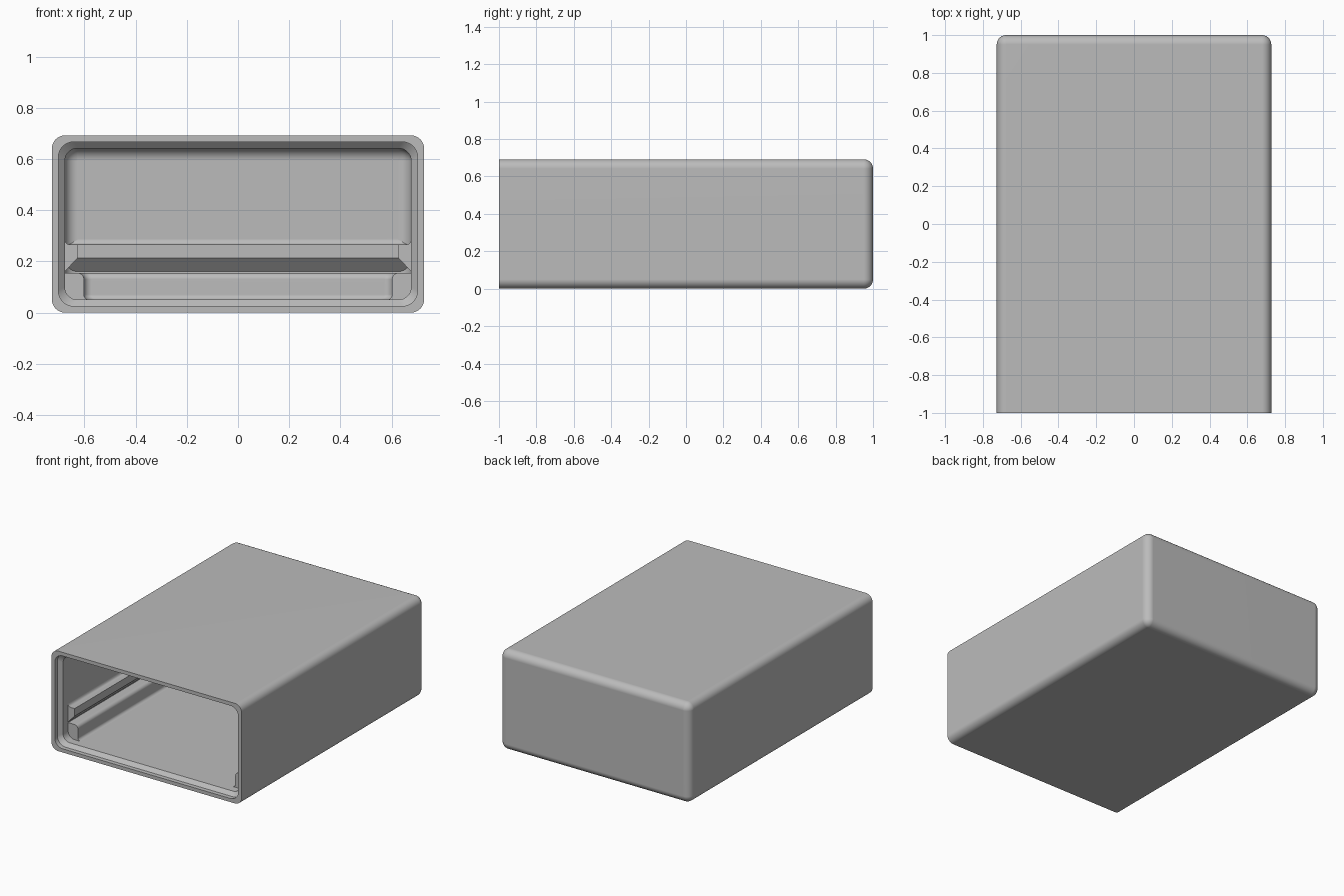
import bpy, bmesh
from math import sin, cos, pi

cube = bpy.data.objects.get("Cube")
if cube:
    bpy.data.objects.remove(cube, do_unlink=True)

grey = bpy.data.materials.new("plain grey")
grey.use_nodes = True
grey.diffuse_color = (0.5, 0.5, 0.5, 1)
grey.node_tree.nodes["Principled BSDF"].inputs["Base Color"].default_value = (0.5, 0.5, 0.5, 1)

HX, H, WALL = 0.727, 0.692, 0.05      # outer half width, height, wall thickness
IN_X, IN_BACK = HX - WALL, 1 - WALL   # inner half width, inner back face
FRONT_OF_RAILS = -0.89
R, STEPS = 0.05, 8                    # corner radius, arc segments


def arc(cx, cy, r, start, end, steps=STEPS):
    return [(cx + r * cos(start + (end - start) * i / steps),
             cy + r * sin(start + (end - start) * i / steps)) for i in range(steps + 1)]


def rounded_ring(inset, r, y):
    """Rounded rectangle across the box, shrunk by inset, at depth y."""
    x, lo, hi = HX - inset, inset, H - inset
    corners = [(x - r, hi - r), (r - x, hi - r), (r - x, lo + r), (x - r, lo + r)]
    return [(px, y, pz) for i, (cx, cz) in enumerate(corners)
            for px, pz in arc(cx, cz, r, i * pi / 2, (i + 1) * pi / 2)]


def loft(name, rings):
    """Skin matching closed rings and cap both ends."""
    bm = bmesh.new()
    loops = [[bm.verts.new(p) for p in ring] for ring in rings]
    for a, b in zip(loops, loops[1:]):
        for i in range(len(a)):
            j = (i + 1) % len(a)
            bm.faces.new((a[i], a[j], b[j], b[i]))
    bm.faces.new(loops[0][::-1])
    bm.faces.new(loops[-1])
    bmesh.ops.remove_doubles(bm, verts=bm.verts, dist=0.0001)
    bmesh.ops.recalc_face_normals(bm, faces=bm.faces)
    mesh = bpy.data.meshes.new(name)
    bm.to_mesh(mesh)
    bm.free()
    mesh.materials.append(grey)
    obj = bpy.data.objects.new(name, mesh)
    bpy.context.collection.objects.link(obj)
    bpy.ops.object.select_all(action='DESELECT')
    obj.select_set(True)
    bpy.context.view_layer.objects.active = obj
    bpy.ops.object.shade_smooth_by_angle(angle=pi / 6)
    normals = obj.modifiers.new("Flat panel normals", 'WEIGHTED_NORMAL')
    normals.keep_sharp = True
    return obj


def back_fillet(inset, back):
    """Rings rolling the walls into a back panel, from panel to wall."""
    return [rounded_ring(inset + R * (1 - cos(t)), R * cos(t), back - R + R * sin(t))
            for t in [pi / 2 * (1 - i / STEPS) for i in range(STEPS + 1)]]


def u_rail(name, profile, corner):
    """Sweep an (inset, z) profile along the left, back and right inner walls."""
    def path(d):
        x, y = IN_X - d, IN_BACK - d
        right = arc(x - corner, y - corner, corner, 0, pi / 2)
        left = arc(corner - x, y - corner, corner, pi / 2, pi)
        return [(x, FRONT_OF_RAILS)] + right + left + [(-x, FRONT_OF_RAILS)]
    paths = [(path(d), z) for d, z in profile]
    loft(name, [[(p[i][0], p[i][1], z) for p, z in paths]
                for i in range(len(paths[0][0]))])


# Hollow shell: rounded outside, open front with a chamfered lip, rounded inside
loft("case_shell",
     back_fillet(0, 1)
     + [rounded_ring(0, R, -1), rounded_ring(0.025, 0.06, -1),
        rounded_ring(0.025, 0.06, -0.97), rounded_ring(WALL, R, -0.945)]
     + back_fillet(WALL, IN_BACK)[::-1])

# Upper ledge: sloping underside and a small fillet into the wall
u_rail("upper_ledge",
       [(-0.01, 0.16), (0, 0.16), (0.05, 0.213), (0.05, 0.265)]
       + arc(0.02, 0.285, 0.02, -pi / 2, -pi, 4) + [(-0.01, 0.285)], 0)

# Lower ledge: rounded top edge and a fillet into the floor
u_rail("lower_ledge",
       [(-0.01, 0.04), (-0.01, 0.155)]
       + arc(0.05, 0.13, 0.025, pi / 2, 0, 5)
       + arc(0.095, 0.07, 0.02, pi, 1.5 * pi, 5) + [(0.095, 0.04)], 0.03)
